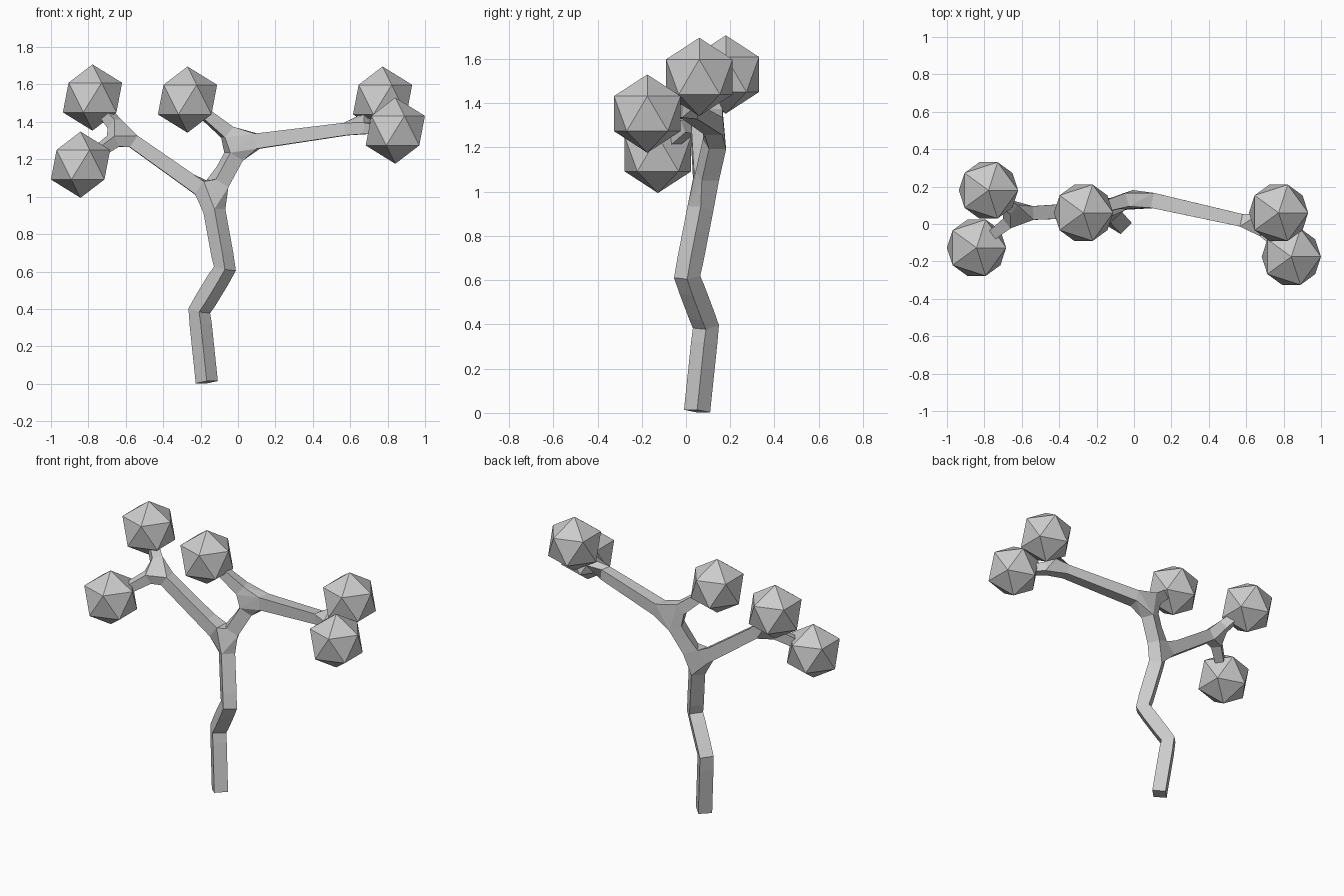
import bpy

if "Cube" in bpy.data.objects:
    bpy.data.objects.remove(bpy.data.objects["Cube"])

# Skeleton of the tree: name -> (position, thickness)
nodes = {
    "base":        ((-0.167, 0.050, 0.008), 0.042),
    "lower_bend":  ((-0.207, 0.090, 0.390), 0.042),
    "upper_bend":  ((-0.070, 0.005, 0.615), 0.042),
    "main_fork":   ((-0.140, 0.080, 1.000), 0.042),
    "left_fork":   ((-0.615, 0.055, 1.335), 0.036),
    "right_fork":  ((0.015, 0.145, 1.285), 0.042),
    "far_fork":    ((0.640, 0.005, 1.370), 0.033),
    "leaf_1":      ((-0.778, 0.180, 1.530), 0.022),
    "leaf_2":      ((-0.842, -0.127, 1.171), 0.022),
    "leaf_3":      ((-0.270, 0.060, 1.519), 0.022),
    "leaf_4":      ((0.773, 0.060, 1.519), 0.022),
    "leaf_5":      ((0.841, -0.175, 1.353), 0.022),
}
links = [
    ("base", "lower_bend"), ("lower_bend", "upper_bend"), ("upper_bend", "main_fork"),
    ("main_fork", "left_fork"), ("main_fork", "right_fork"), ("right_fork", "far_fork"),
    ("left_fork", "leaf_1"), ("left_fork", "leaf_2"), ("right_fork", "leaf_3"),
    ("far_fork", "leaf_4"), ("far_fork", "leaf_5"),
]

# Trunk and branches: square-section skin around the skeleton
order = list(nodes)
mesh = bpy.data.meshes.new("trunk_and_branches")
mesh.from_pydata([nodes[n][0] for n in order],
                 [(order.index(a), order.index(b)) for a, b in links], [])
trunk = bpy.data.objects.new("trunk_and_branches", mesh)
bpy.context.collection.objects.link(trunk)
skin = trunk.modifiers.new("skin", 'SKIN')
skin.branch_smoothing = 0.0
skin.use_smooth_shade = False
for i, n in enumerate(order):
    sv = mesh.skin_vertices[0].data[i]
    sv.radius = (nodes[n][1], nodes[n][1])
    sv.use_root = (i == 0)

# Foliage: one faceted ball on every branch tip
for n in order:
    if n.startswith("leaf"):
        bpy.ops.mesh.primitive_ico_sphere_add(subdivisions=1, radius=0.177,
                                              location=nodes[n][0])
        bpy.context.object.name = n.replace("leaf", "leaf_ball")
